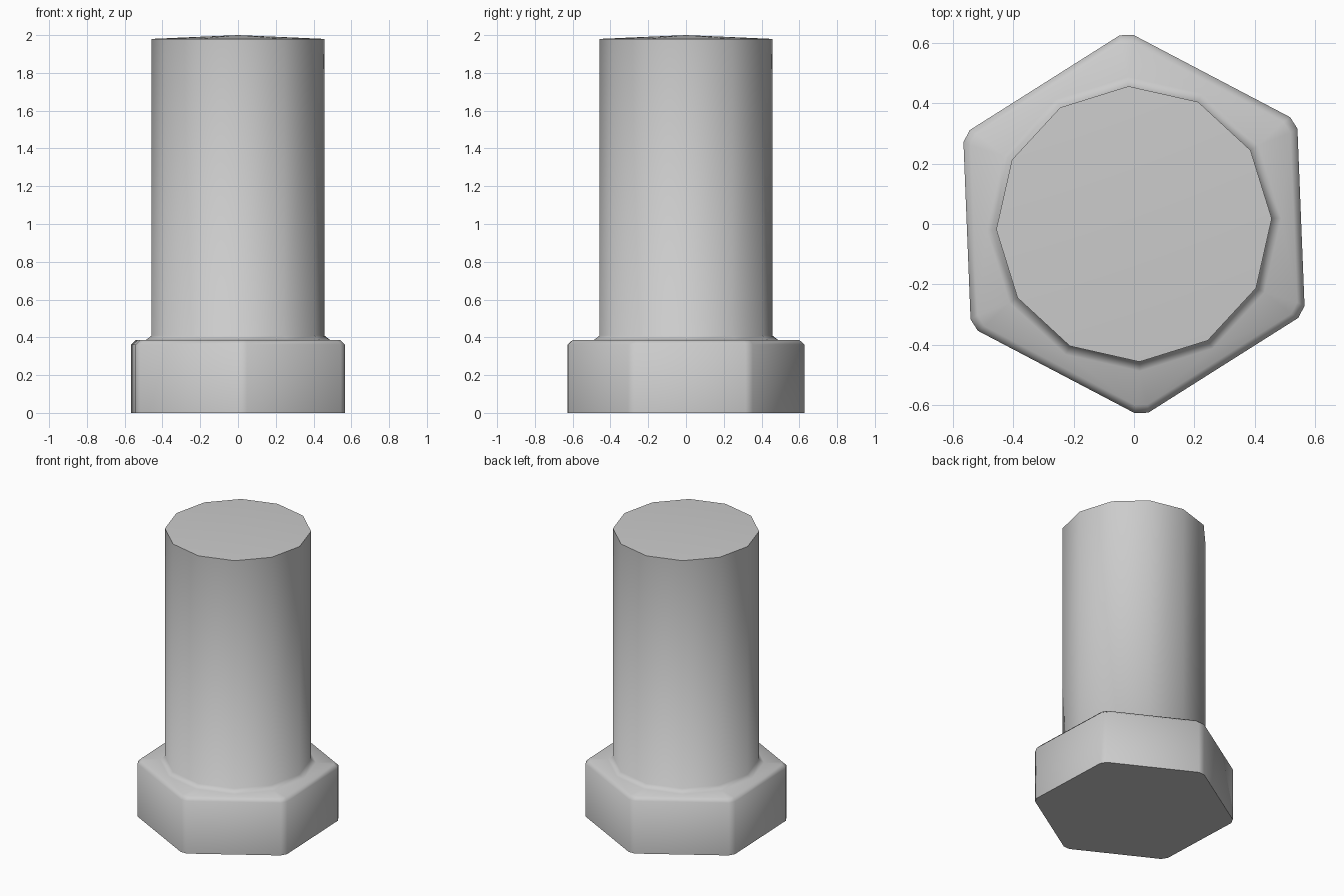
import bpy, bmesh
from math import cos, sin, radians

old = bpy.data.objects.get("Cube")
if old:
    bpy.data.objects.remove(old, do_unlink=True)

steel = bpy.data.materials.new("grey steel")
steel.use_nodes = True
colour = (0.6, 0.6, 0.6, 1)
steel.diffuse_color = colour
steel.node_tree.nodes["Principled BSDF"].inputs["Base Color"].default_value = colour

TURN = 92.3   # direction of one head corner
CUT = 2.05    # half angle of each clipped corner

# Matching twelve-point outlines for the clipped hexagon and the shaft
head_angles = [TURN + 60 * k + s for k in range(6) for s in (CUT, 60 - CUT)]
shaft_angles = [TURN + 30 * k for k in range(12)]

bm = bmesh.new()


def ring(angles, radius, z):
    return [bm.verts.new((radius * cos(radians(a)), radius * sin(radians(a)), z))
            for a in angles]


# Head with chamfered rim, fillet, then shaft
rings = [
    ring(head_angles, 0.627, 0),
    ring(head_angles, 0.627, 0.362),
    ring(head_angles, 0.6, 0.386),
    ring(shaft_angles, 0.488, 0.386),
    ring(shaft_angles, 0.457, 0.41),
    ring(shaft_angles, 0.457, 1.98),
]
for low, high in zip(rings, rings[1:]):
    for i in range(12):
        j = (i + 1) % 12
        bm.faces.new((low[i], low[j], high[j], high[i]))

# Flat underside and slightly domed shaft end
bm.faces.new(rings[0][::-1])
tip = bm.verts.new((0, 0, 2))
for i in range(12):
    bm.faces.new((rings[-1][i], rings[-1][(i + 1) % 12], tip))
bmesh.ops.recalc_face_normals(bm, faces=bm.faces[:])

mesh = bpy.data.meshes.new("hex_bolt")
bm.to_mesh(mesh)
bm.free()
mesh.materials.append(steel)
bolt = bpy.data.objects.new("hex_bolt", mesh)
bpy.context.collection.objects.link(bolt)

# Smooth sides, crisp ends
bpy.ops.object.select_all(action="DESELECT")
bolt.select_set(True)
bpy.context.view_layer.objects.active = bolt
bpy.ops.object.shade_smooth_by_angle(angle=radians(55))
